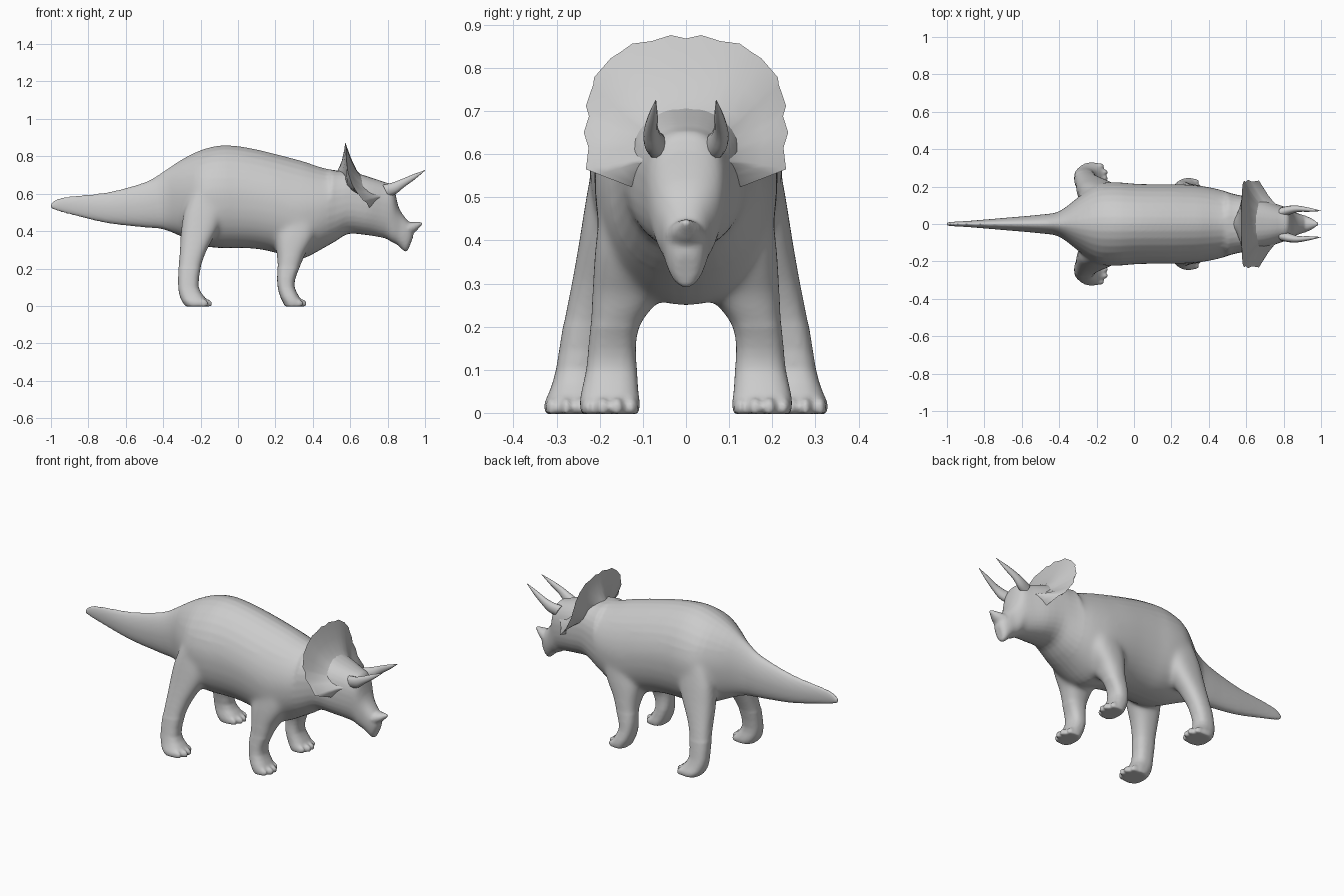
import bpy, bmesh, math
from mathutils import Vector

if "Cube" in bpy.data.objects:
    bpy.data.objects.remove(bpy.data.objects["Cube"])


def shade(ob, angle):
    bpy.ops.object.select_all(action='DESELECT')
    ob.select_set(True)
    bpy.context.view_layer.objects.active = ob
    bpy.ops.object.shade_smooth_by_angle(angle=math.radians(angle))


def loft(name, rings, angle=45):
    """Skin a list of closed rings (equal point counts) and cap both ends."""
    bm = bmesh.new()
    loops = [[bm.verts.new(p) for p in r] for r in rings]
    n = len(loops[0])
    for a, b in zip(loops, loops[1:]):
        for i in range(n):
            j = (i + 1) % n
            bm.faces.new((a[i], a[j], b[j], b[i]))
    bm.faces.new(loops[0][::-1])
    bm.faces.new(loops[-1])
    if bm.calc_volume(signed=True) < 0:
        bmesh.ops.reverse_faces(bm, faces=bm.faces)
    me = bpy.data.meshes.new(name)
    bm.to_mesh(me)
    bm.free()
    ob = bpy.data.objects.new(name, me)
    bpy.context.collection.objects.link(ob)
    shade(ob, angle)
    return ob


def smooth_path(rows, steps):
    """Catmull-Rom interpolation through rows of numbers."""
    out = []
    for i in range(len(rows) - 1):
        p0, p1 = rows[max(i - 1, 0)], rows[i]
        p2, p3 = rows[i + 1], rows[min(i + 2, len(rows) - 1)]
        for s in range(steps):
            t = s / steps
            out.append([0.5 * (2 * b + (c - a) * t + (2 * a - 5 * b + 4 * c - d) * t * t
                               + (3 * b - a - 3 * c + d) * t ** 3)
                        for a, b, c, d in zip(p0, p1, p2, p3)])
    return out + [list(rows[-1])]


def unit_ring(n, e, e_top=None):
    """Rounded-square ring as (u, v) pairs, with its own exponent for the upper half."""
    pts = []
    for i in range(n):
        a = 2 * math.pi * i / n
        c, s = math.cos(a), math.sin(a)
        k = e_top if e_top and s > 0 else e
        pts.append((math.copysign(abs(c) ** k, c), math.copysign(abs(s) ** k, s)))
    return pts


def toe(loc, size):
    rings = [[(loc[0] + size[0] * math.cos(t) * u, loc[1] + size[1] * math.cos(t) * v,
               max(-.003, loc[2] + size[2] * math.sin(t))) for u, v in unit_ring(12, 1)]
             for t in (-1.0, -.5, 0, .5, 1, 1.45)]
    return loft("toe", rings)


# Tail and trunk: x, top z, bottom z, half width
trunk = [(-1.0, .545, .522, .009), (-.965, .573, .508, .012), (-.88, .588, .485, .017),
         (-.7, .607, .443, .032), (-.5, .66, .42, .05), (-.4, .717, .41, .068),
         (-.3, .783, .37, .142), (-.2, .832, .325, .213), (-.1, .857, .31, .224),
         (0, .854, .31, .216), (.1, .836, .305, .213), (.2, .812, .285, .213),
         (.3, .786, .252, .21), (.36, .769, .258, .204), (.45, .739, .305, .187)]
# Neck and head: top x, top z, bottom x, bottom z, half width
head = [(.53, .724, .52, .345, .163), (.6, .72, .59, .385, .148), (.7, .69, .68, .38, .13),
        (.78, .663, .745, .37, .106), (.83, .64, .79, .36, .09), (.855, .54, .82, .343, .074),
        (.88, .49, .85, .328, .06), (.92, .44, .87, .31, .05), (.936, .40, .89, .292, .038),
        (.937, .37, .906, .292, .02)]
sections = [(x, zt, x, zb, w) for x, zt, zb, w in trunk] + head
rings = []
for xt, zt, xb, zb, w in smooth_path(sections, 3):
    top = 1.08 if xt < .5 else .82
    rings.append([((xt + xb) / 2 + (xt - xb) / 2 * v, w * u, (zt + zb) / 2 + (zt - zb) / 2 * v)
                  for u, v in unit_ring(32, .88, top)])
body = loft("body_and_legs", rings, 60)
parts = [body]

# Legs: z, back x, front x, inner y, outer y
hind = [(-.003, -.28, -.16, .195, .326), (.02, -.297, -.157, .19, .33), (.05, -.311, -.18, .195, .317),
        (.1, -.32, -.21, .20, .302), (.2, -.319, -.20, .18, .286), (.3, -.312, -.165, .14, .266),
        (.4, -.306, -.11, .10, .248), (.5, -.29, -.08, .1, .232), (.6, -.25, -.1, .1, .213)]
fore = [(-.003, .25, .347, .11, .243), (.02, .24, .345, .106, .247), (.05, .225, .327, .11, .243),
        (.1, .212, .303, .113, .232), (.15, .209, .308, .116, .227), (.2, .211, .328, .108, .222),
        (.24, .21, .345, .08, .22), (.28, .206, .362, .05, .218), (.36, .2, .41, .045, .213),
        (.45, .22, .43, .05, .203), (.55, .26, .40, .08, .185)]
for sy in (1, -1):
    for rows in (hind, fore):
        rings = [[((x0 + x1) / 2 + (x1 - x0) / 2 * u, sy * ((y0 + y1) / 2 + (y1 - y0) / 2 * v), z)
                  for u, v in unit_ring(18, .8)] for z, x0, x1, y0, y1 in smooth_path(rows, 2)]
        parts.append(loft("leg", rings))
        # Toes along the front of each foot
        _, x0, x1, y0, y1 = rows[0]
        for k in range(4):
            f = (k + .5) / 4
            parts.append(toe((x1 - .01 - .04 * (2 * f - 1) ** 2, sy * (y0 + (y1 - y0) * f), .012),
                             (.035, .017, .026)))

# Nose horn: x, z, half width, half height
rings = [[(x - .4 * h * v, w * u, z + h * v) for u, v in unit_ring(12, 1)]
         for x, z, w, h in ((.86, .43, .05, .055), (.91, .413, .048, .036),
                            (.945, .425, .033, .024), (.986, .444, .007, .006))]
parts.append(loft("nose", rings))

# Fuse trunk, legs and toes into one skin, then soften the shoulder and hip seams
bpy.ops.object.select_all(action='DESELECT')
for p in parts:
    p.select_set(True)
bpy.context.view_layer.objects.active = body
bpy.ops.object.join()
mod = body.modifiers.new("skin", 'REMESH')
mod.mode = 'VOXEL'
mod.voxel_size = .0075
bpy.ops.object.modifier_apply(modifier=mod.name)
bm = bmesh.new()
bm.from_mesh(body.data)
seam = [v for v in bm.verts if -.4 < v.co.x < .48 and .2 < v.co.z < .68 and abs(v.co.y) > .04]
for verts, count in ((seam, 25), (bm.verts, 2)):
    for _ in range(count):
        bmesh.ops.smooth_vert(bm, verts=verts, factor=.5, use_axis_x=True, use_axis_y=True,
                              use_axis_z=True)
bm.to_mesh(body.data)
bm.free()
shade(body, 60)

# Brow horns: x, y, z, radius
path = smooth_path([(.79, .062, .615, .036), (.835, .075, .63, .031), (.88, .081, .656, .022),
                    (.94, .076, .69, .014), (1.0, .07, .725, .001)], 3)
tilt = Vector((-.45, 0, .9)).normalized()
for side, sy in (("left", 1), ("right", -1)):
    rings = [[Vector((x, sy * y, z)) + tilt * (r * v) + Vector((0, r * u * .75, 0))
              for u, v in unit_ring(12, 1)] for x, y, z, r in path]
    loft(f"brow_horn_{side}", rings)

# Neck frill: scalloped rim, half outline from the top centre down (x, y, z)
half = [(.575, 0, .868), (.574, .035, .876), (.575, .08, .862), (.576, .125, .856),
        (.577, .15, .838), (.578, .175, .822), (.58, .213, .778), (.582, .215, .762),
        (.588, .232, .712), (.597, .225, .688), (.61, .237, .65), (.63, .226, .615),
        (.668, .232, .565), (.687, .20, .552), (.703, .13, .525)]
rim = half + [(.70, 0, .515)] + [(x, -y, z) for x, y, z in reversed(half[1:])]
# Offsets from neck, over the rim, to the forehead: dx, y scale, z scale about z = .6
steps = [(-.05, .55, .40), (-.04, .66, .48), (-.02, .82, .65), (-.007, .94, .86), (0, 1, 1),
         (.01, .93, .89), (.03, .77, .69), (.06, .58, .46), (.09, .45, .33), (.13, .3, .2)]
rings = []
for dx, ky, kz in steps:
    # The back of the frill stands straight at the sides and leans only near the nape
    rings.append([(x + dx * (max(.08, 1 - abs(y) / .19) * (z > .6) if dx < 0 else 1), y * ky,
                   .6 + (z - .6) * kz) for x, y, z in rim])
loft("neck_frill", rings, 50)
